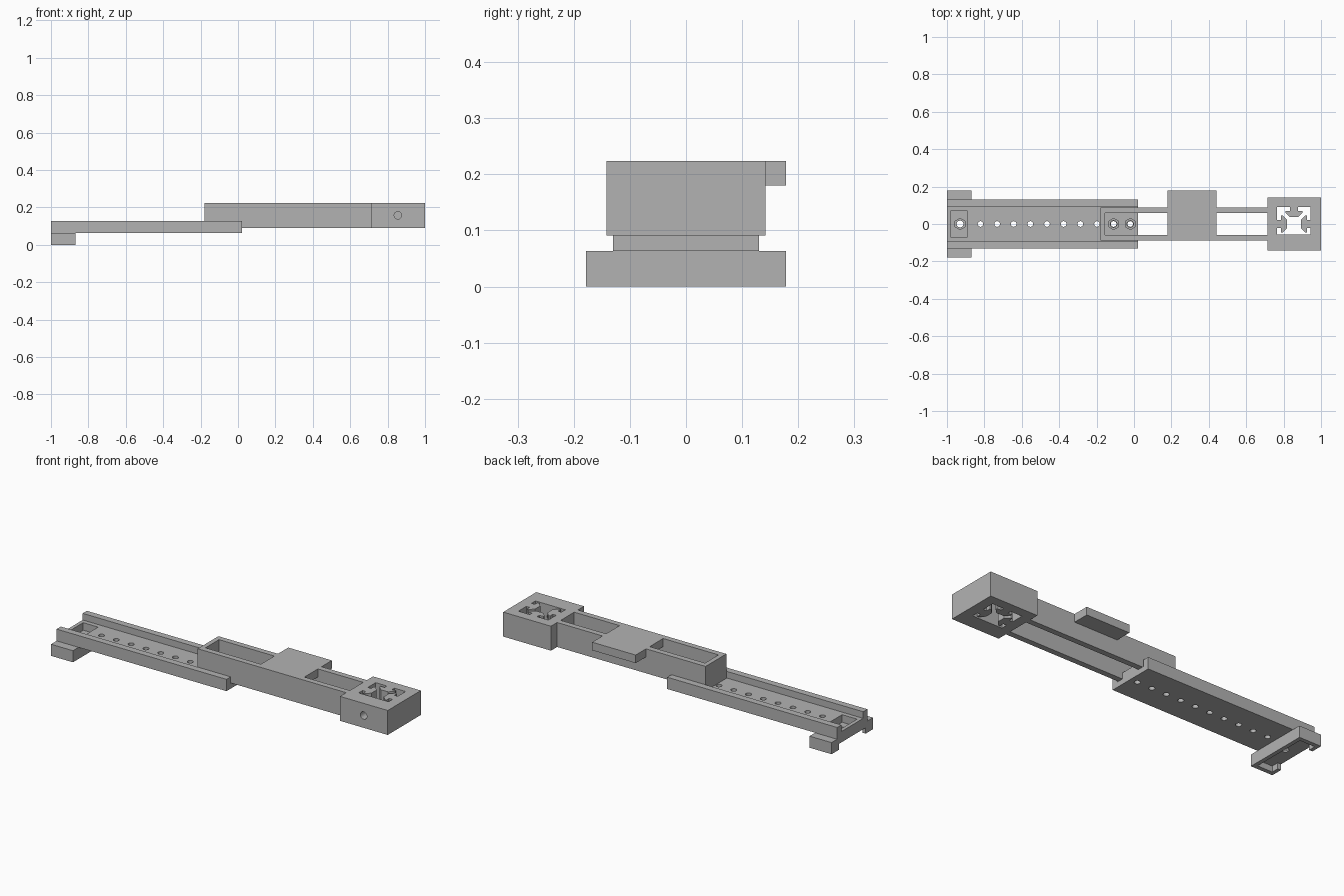
import bpy
import bmesh
import math
from mathutils import Matrix, Vector

old = bpy.data.objects.get("Cube")
if old:
    bpy.data.objects.remove(old, do_unlink=True)

GREY = (0.45, 0.45, 0.45, 1)
grey = bpy.data.materials.new("mid_grey")
grey.diffuse_color = GREY
grey.use_nodes = True
grey.node_tree.nodes["Principled BSDF"].inputs["Base Color"].default_value = GREY


def prism(name, outline, lo, hi, axis="z"):
    """Extrude a 2D outline along an axis."""
    place = {"x": lambda a, b, c: (c, a, b),
             "y": lambda a, b, c: (a, c, b),
             "z": lambda a, b, c: (a, b, c)}[axis]
    bm = bmesh.new()
    base = bm.faces.new([bm.verts.new(place(a, b, lo)) for a, b in outline])
    top = bmesh.ops.extrude_face_region(bm, geom=[base])["geom"]
    shift = Vector(place(0, 0, hi - lo))
    bmesh.ops.translate(bm, vec=shift,
                        verts=[v for v in top if isinstance(v, bmesh.types.BMVert)])
    bmesh.ops.recalc_face_normals(bm, faces=bm.faces)
    mesh = bpy.data.meshes.new(name)
    bm.to_mesh(mesh)
    bm.free()
    mesh.materials.append(grey)
    obj = bpy.data.objects.new(name, mesh)
    bpy.context.collection.objects.link(obj)
    return obj


def box(name, x, y, z):
    return prism(name, [(x[0], y[0]), (x[1], y[0]), (x[1], y[1]), (x[0], y[1])], *z)


def rod(a, b, r, lo, hi, axis="z", sides=24):
    ring = [(a + r * math.cos(math.tau * (i + 0.5) / sides),
             b + r * math.sin(math.tau * (i + 0.5) / sides)) for i in range(sides)]
    return prism("cutter", ring, lo, hi, axis)


def cut(target, cutters):
    """Subtract each cutter, then discard it."""
    bpy.context.view_layer.objects.active = target
    for c in cutters:
        c.hide_render = True
        m = target.modifiers.new("cut", "BOOLEAN")
        m.operation, m.solver, m.object = "DIFFERENCE", "EXACT", c
        bpy.ops.object.modifier_apply(modifier=m.name)
        bpy.data.objects.remove(c, do_unlink=True)


BOTTOM, FLOOR, RIM, TOP = 0.063, 0.091, 0.127, 0.224
END_HOLE, STEP, HOLE = -0.93, 0.089, 0.015
hole_xs = [-0.02 - STEP * i for i in range(10)]


def nut_pocket():
    return box("cutter", (-0.98, -0.89), (-0.07, 0.07), (0.05, 0.11))


def end_bolt():
    return [rod(END_HOLE, 0, 0.03, 0.04, 0.11, sides=6),
            rod(END_HOLE, 0, 0.018, -0.1, 0.2)]


# Channel rail with a row of holes
half = [(0.13, BOTTOM), (0.13, RIM), (0.094, RIM), (0.094, FLOOR)]
rail = prism("rail", half + [(-y, z) for y, z in reversed(half)], -1, 0.022, "x")
cut(rail, [rod(x, 0, HOLE, 0, 0.2) for x in hole_xs] + [nut_pocket()] + end_bolt())

# Clamp foot with a pocket below, open towards the rail end
foot = box("foot", (-1, -0.868), (-0.178, 0.178), (0, BOTTOM))
cut(foot, [nut_pocket()] + end_bolt() + [
    box("cutter", (-0.98, -0.89), (-0.155, 0.155), (-0.1, 0.032)),
    box("cutter", (-1.1, -0.95), (-0.115, 0.115), (-0.1, 0.032))])

# Sliding arm: two side walls, end wall and a short bolted floor
arm = box("sliding_arm", (-0.18, 0.713), (-0.089, 0.089), (FLOOR, TOP))
cut(arm, [box("cutter", (-0.155, 0.8), (-0.058, 0.058), (0.125, 0.3)),
          box("cutter", (0.022, 0.8), (-0.058, 0.058), (0, 0.2))])
for x in hole_xs[:2]:
    cut(arm, [rod(x, 0, 0.03, 0.108, 0.2, sides=6), rod(x, 0, 0.018, 0, 0.2)])

# Bridge plate with an overhanging tab at the back
bridge = box("bridge_plate", (0.178, 0.44), (-0.058, 0.058), (0.18, TOP))
tab = box("side_tab", (0.178, 0.44), (0.089, 0.178), (0.18, TOP))

# Head block with a through socket and a front screw hole
CX = 0.855
head = box("head_block", (0.713, 1), (-0.142, 0.142), (FLOOR, TOP))
cut(head, [box("cutter", (CX - 0.09, CX + 0.09), (-0.056, 0.09), (0, 0.3)),
           rod(CX, 0.158, 0.02, -0.3, 0, "y")])

# Three mushroom-shaped keys inside the socket
key = [(0.022, 0.09), (0.022, 0.07), (0.046, 0.07), (0.046, 0.06), (0.022, 0.037)]
key += [(-x, y) for x, y in reversed(key)]
for side, angle in (("back", 0), ("left", -90), ("right", 90)):
    k = prism(side + "_key", key, FLOOR, TOP)
    k.data.transform(Matrix.Translation((CX, 0, 0))
                     @ Matrix.Rotation(math.radians(angle), 4, "Z"))
